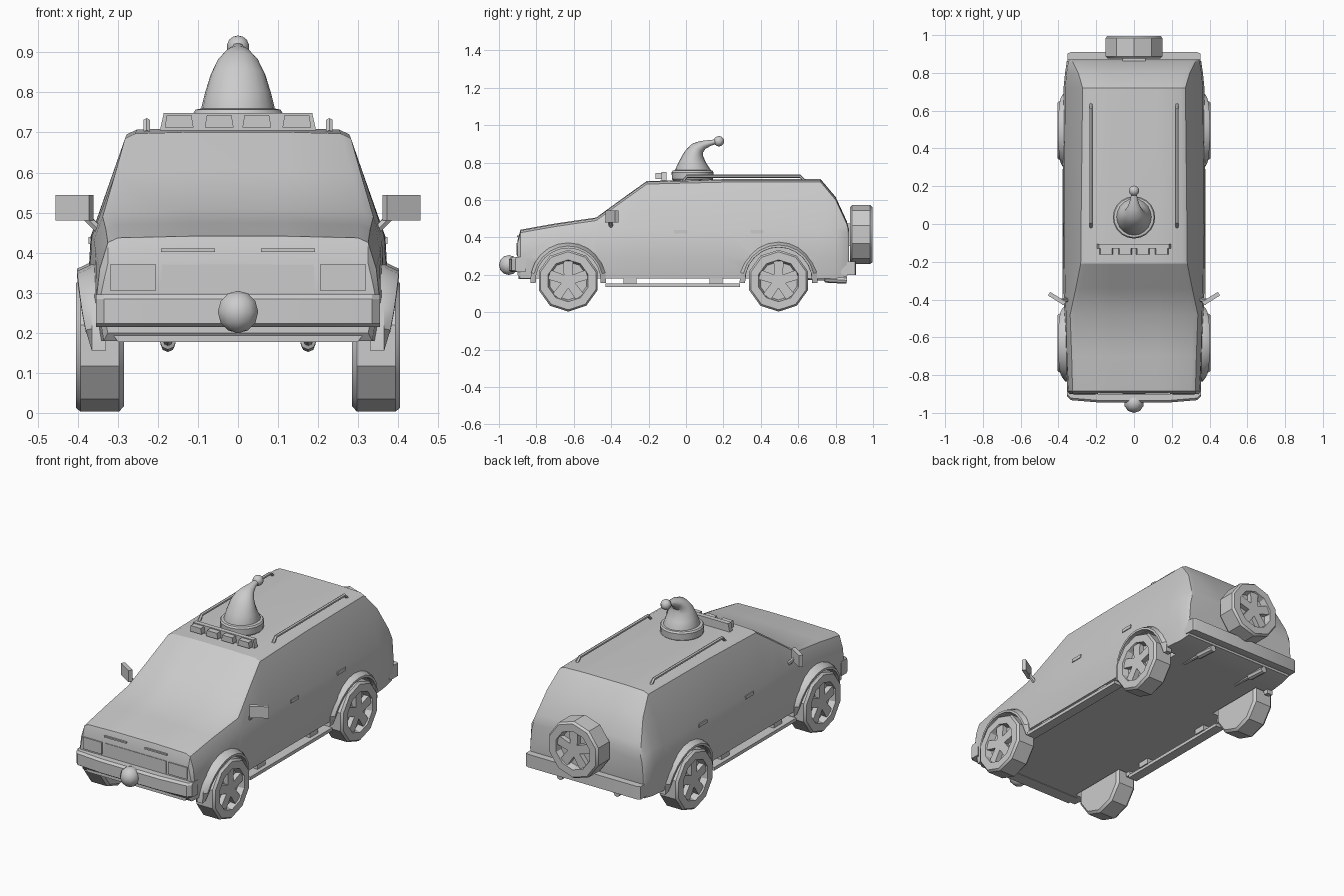
import bpy, bmesh
from math import sin, cos, pi, radians
from mathutils import Vector

if "Cube" in bpy.data.objects:
    bpy.data.objects.remove(bpy.data.objects["Cube"])


def finish(ob, angle=32):
    bpy.ops.object.select_all(action='DESELECT')
    ob.select_set(True)
    bpy.context.view_layer.objects.active = ob
    bpy.ops.object.shade_smooth_by_angle(angle=radians(angle))
    return ob


def loft(name, rings, closed=True, caps=True, smooth=True):
    """Skin a list of equal-length rings of points."""
    bm = bmesh.new()
    vs = [[bm.verts.new(p) for p in r] for r in rings]
    n = len(rings[0])
    for a, b in zip(vs, vs[1:]):
        for i in range(n if closed else n - 1):
            j = (i + 1) % n
            bm.faces.new((a[i], a[j], b[j], b[i]))
    if caps:
        bm.faces.new(vs[0])
        bm.faces.new(vs[-1])
    bmesh.ops.recalc_face_normals(bm, faces=bm.faces)
    me = bpy.data.meshes.new(name)
    bm.to_mesh(me)
    bm.free()
    ob = bpy.data.objects.new(name, me)
    bpy.context.collection.objects.link(ob)
    return finish(ob) if smooth else ob


def box(name, c, size, rot=(0, 0, 0), top=1.0):
    x, y, z = (s / 2 for s in size)
    ring = lambda h, k: [(sx * x * k, sy * y, h) for sx, sy in ((-1, -1), (1, -1), (1, 1), (-1, 1))]
    ob = loft(name, [ring(-z, 1), ring(z, top)])
    ob.location, ob.rotation_euler = c, rot
    return ob


def tube(name, pts, radii, n=8):
    """Round section swept along a path in any direction."""
    pts = [Vector(p) for p in pts]
    rings = []
    for i, p in enumerate(pts):
        d = (pts[min(i + 1, len(pts) - 1)] - pts[max(i - 1, 0)]).normalized()
        u = d.cross(Vector((1, 0, 0)) if abs(d.x) < .9 else Vector((0, 0, 1))).normalized()
        v = d.cross(u)
        rings.append([p + (u * cos(2 * pi * k / n) + v * sin(2 * pi * k / n)) * radii[i] for k in range(n)])
    return loft(name, rings)


def ball(name, c, r, n=12):
    bpy.ops.mesh.primitive_uv_sphere_add(segments=n, ring_count=n // 2 + 1, radius=r, location=c)
    bpy.context.object.name = name
    return finish(bpy.context.object, 60)


WHEELS = ((-.63, .168), (.495, .168))

# body: cross-sections along y (y, sill w, sill z, belt w, belt z, top w, top z)
stations = [(-.90, .325, .20, .335, .33, .325, .372),
            (-.885, .335, .18, .345, .36, .325, .425),
            (-.70, .355, .18, .355, .40, .33, .458),
            (-.48, .36, .18, .36, .43, .338, .490),
            (-.34, .36, .18, .365, .44, .308, .592),
            (-.21, .36, .18, .367, .44, .282, .685),
            (.20, .36, .18, .368, .44, .278, .695),
            (.72, .36, .18, .365, .44, .272, .695),
            (.80, .35, .18, .357, .44, .295, .60),
            (.86, .345, .19, .348, .42, .325, .47),
            (.872, .335, .22, .34, .39, .33, .425)]
rings = []
for y, wb, zb, wm, zm, wt, zt in stations:
    half = [(wb, zb), (wm + .008, .29), (wm, zm), (wt, zt), (wt - .025, zt + .012), (.12, zt + .016)]
    rings.append([(x, y, z) for x, z in half] + [(-x, y, z) for x, z in reversed(half)])
body = loft("body", rings, smooth=False)

# wheel wells cut out of the body
for s in (1, -1):
    for wy, wz in WHEELS:
        ring = lambda x: [(s * x, wy + .178 * cos(k * pi / 12), wz + .178 * sin(k * pi / 12)) for k in range(24)]
        cutter = loft("well_cutter", [ring(.275), ring(.5)], smooth=False)
        cutter.hide_render = True
        m = body.modifiers.new("well", 'BOOLEAN')
        m.object, m.solver = cutter, 'EXACT'
        bpy.context.view_layer.objects.active = body
        bpy.ops.object.modifier_apply(modifier="well")
        bpy.data.objects.remove(cutter)
finish(body, 28)


# wheels: ten-sided tyre with dished rim and five-spoke star, axis along +x
def wheel(name, loc, rz, r=.165):
    prof = [(.0, .6), (.0, .92), (.012, 1), (.108, 1), (.12, .94), (.12, .68), (.085, .62), (.085, .1)]
    tyre = loft(name + "_tyre", [[(x, r * k * sin(2 * pi * i / 10), r * k * cos(2 * pi * i / 10))
                                  for i in range(10)] for x, k in prof])
    star = []
    for k in range(5):
        for da, rr in ((-14, .66), (14, .66), (36, .24)):
            a = radians(72 * k + da)
            star.append((r * rr * sin(a), r * rr * cos(a)))
    spokes = loft(name + "_spokes", [[(x, a, b) for a, b in star] for x in (.08, .112)])
    for ob in (tyre, spokes):
        ob.location, ob.rotation_euler = loc, (0, 0, rz)


for s, side in ((1, "right"), (-1, "left")):
    for (wy, wz), end in zip(WHEELS, ("front", "rear")):
        wheel(f"{end}_{side}_wheel", (s * .285, wy, wz), 0 if s > 0 else pi)
        # flared arch
        arch = []
        for k in range(13):
            t = pi * (k / 12 * 1.04 - .02)
            xo = .362 + .04 * max(sin(t), 0) ** .5
            big = 1.0 if end == "front" else 1.03
            prof = ((.33, .174), (xo, .174), (xo, .186), (.365, .203), (.33, .203))
            arch.append([(s * x, wy + q * big * cos(t), wz + q * big * sin(t)) for x, q in prof])
        loft(f"{end}_{side}_arch", arch)
    # side step and brackets
    box(f"{side}_step", (s * .35, -.07, .144), (.055, .72, .018))
    for y in (-.30, .16):
        box(f"{side}_step_bracket", (s * .335, y, .165), (.04, .07, .03))
    # roof rail
    tube(f"{side}_roof_rail", [(s * .228, y, z) for y, z in
                               ((-.015, .70), (.005, .727), (.61, .727), (.635, .70))], [.009] * 4, 6)
    # mirror
    box(f"{side}_mirror", (s * .408, -.395, .512), (.098, .022, .064), (0, 0, s * radians(32)))
    tube(f"{side}_mirror_arm", [(s * .335, -.40, .445), (s * .385, -.405, .495)], [.011] * 2, 6)
    # door handles
    for y in (-.03, .38):
        box(f"{side}_door_handle", (s * .366, y, .43), (.014, .07, .018))
    # exhaust
    tube(f"{side}_exhaust", [(s * .175, .62, .187), (s * .175, .74, .180), (s * .175, .745, .178),
                             (s * .175, .86, .170)], [.012, .012, .02, .018], 8)
    # headlight and nose vent
    box(f"{side}_headlight", (s * .262, -.896, .338), (.115, .02, .066))
    box(f"{side}_nose_vent", (s * .125, -.893, .406), (.135, .02, .008))
box("grille", (0, -.897, .336), (.38, .012, .07))

wheel("spare", (0, .876, .415), pi / 2, .158)
box("spare_mount", (0, .87, .415), (.12, .05, .12))


# bumpers: wrap-around bar with chamfered section
def bumper(name, path, z0, z1, depth):
    rings = []
    for x, y in path:
        rings.append([(x, y - depth * .5, z0 + .008), (x, y - depth * .5, z1 - .012), (x, y - depth * .3, z1),
                      (x, y + depth * .5, z1), (x, y + depth * .5, z0), (x, y - depth * .3, z0)])
    loft(name, rings)


bumper("front_bumper", [(-.355, -.885), (-.335, -.905), (-.18, -.918), (.18, -.918), (.335, -.905),
                        (.355, -.885)], .215, .296, .055)
bumper("rear_bumper", [(-.352, .865), (-.335, .872), (.335, .872), (.352, .865)], .20, .272, .075)
box("front_valance", (0, -.86, .20), (.60, .07, .045), top=1.1)
ball("nose_ball", (0, -.947, .252), .053, 10)

# roof light bar with four lamps
box("light_bar", (0, -.118, .727), (.39, .026, .044), top=.95)
for x in (-.147, -.047, .047, .147):
    box("roof_lamp", (x, -.145, .728), (.072, .034, .032), top=.85)


# hat: bent cone (y, z, x radius, y radius, tilt), fluffy band and pompom
def hat_ring(y, z, rx, ry, tilt, n=20):
    t = radians(tilt)
    return [(rx * cos(a), y + ry * sin(a) * cos(t), z - ry * sin(a) * sin(t))
            for a in (2 * pi * k / n for k in range(n))]


loft("hat_cone", [hat_ring(*p) for p in (
    (.037, .71, .094, .098, 0), (.037, .76, .092, .096, 0), (.036, .80, .082, .074, 4),
    (.042, .845, .068, .052, 15), (.060, .876, .052, .038, 38), (.09, .894, .034, .025, 58),
    (.128, .905, .020, .016, 72), (.175, .915, .012, .010, 78))])
loft("hat_band", [hat_ring(.035, z, r, r, 0) for z, r in
                  ((.70, .10), (.712, .110), (.748, .112), (.757, .106), (.760, .09))])
ball("hat_pompom", (0, .176, .914), .028)
